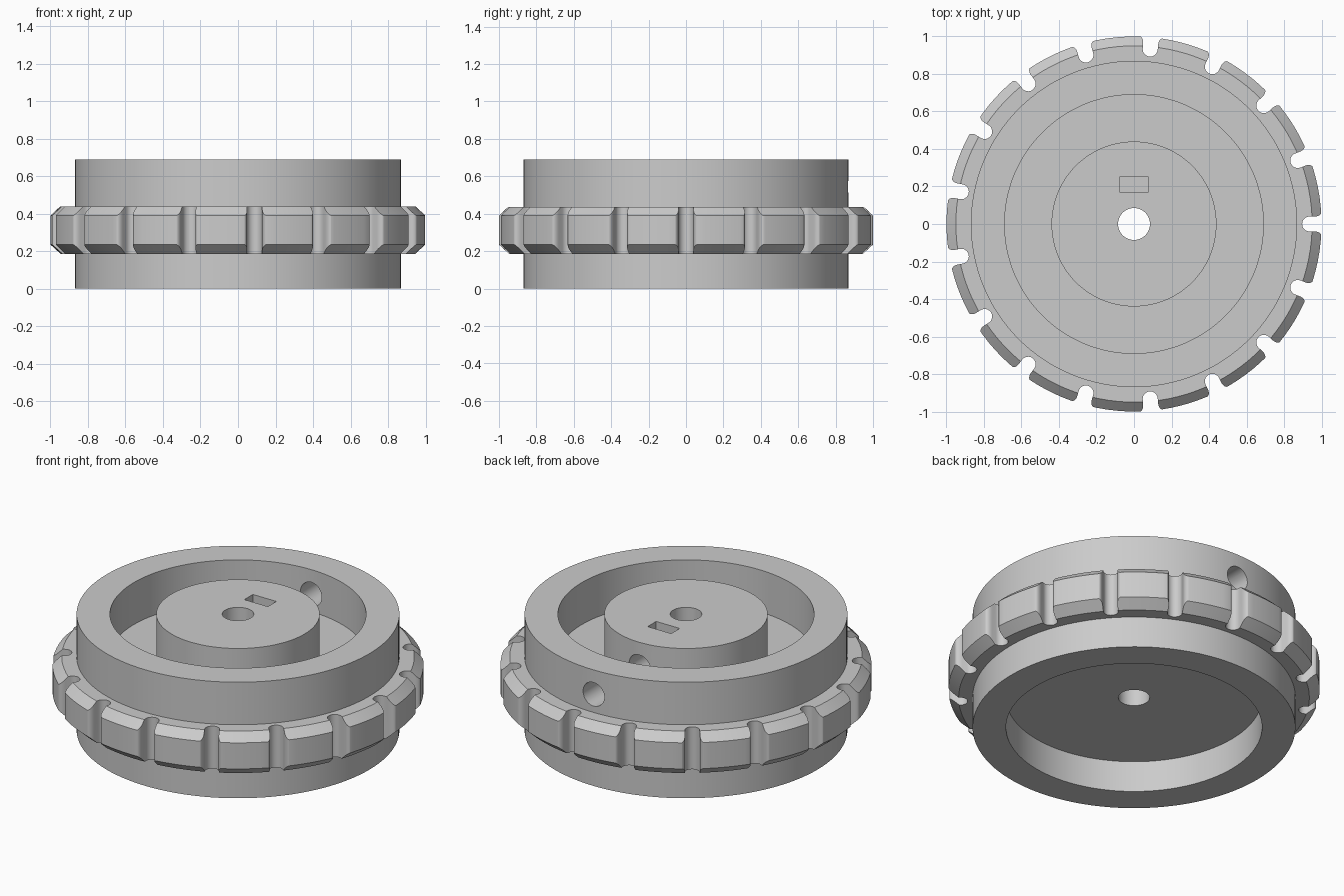
import bpy, bmesh, math
from mathutils import Matrix, Vector

if "Cube" in bpy.data.objects:
    bpy.data.objects.remove(bpy.data.objects["Cube"], do_unlink=True)

grey = bpy.data.materials.new("light_grey_plastic")
grey.use_nodes = True
grey.diffuse_color = (0.6, 0.6, 0.6, 1)
grey.node_tree.nodes["Principled BSDF"].inputs["Base Color"].default_value = (0.6, 0.6, 0.6, 1)

SEGMENTS = 128
NOTCHES = 17


def finish(name, bm):
    bmesh.ops.recalc_face_normals(bm, faces=bm.faces)
    mesh = bpy.data.meshes.new(name)
    bm.to_mesh(mesh)
    bm.free()
    mesh.materials.append(grey)
    obj = bpy.data.objects.new(name, mesh)
    bpy.context.collection.objects.link(obj)
    return obj


def lathe(name, profile):
    """Revolve a closed (radius, z) profile around the z axis."""
    bm = bmesh.new()
    rings = []
    for i in range(SEGMENTS):
        a = math.tau * i / SEGMENTS
        rings.append([bm.verts.new((r * math.cos(a), r * math.sin(a), z)) for r, z in profile])
    n = len(profile)
    for i, ring in enumerate(rings):
        after = rings[(i + 1) % SEGMENTS]
        for j in range(n):
            k = (j + 1) % n
            bm.faces.new((ring[j], after[j], after[k], ring[k]))
    return finish(name, bm)


def cut(target, cutter):
    cutter.hide_render = True
    mod = target.modifiers.new("cut", "BOOLEAN")
    mod.operation = "DIFFERENCE"
    mod.solver = "EXACT"
    mod.object = cutter
    bpy.context.view_layer.objects.active = target
    bpy.ops.object.modifier_apply(modifier=mod.name)
    bpy.data.objects.remove(cutter, do_unlink=True)


def smooth(obj):
    bpy.ops.object.select_all(action="DESELECT")
    obj.select_set(True)
    bpy.context.view_layer.objects.active = obj
    bpy.ops.object.shade_smooth_by_angle(angle=math.radians(25))


# Drum: outer wall, web, central hub and shaft bore in one revolved section
drum = lathe("drum", [
    (0.085, 0.185), (0.69, 0.185), (0.69, 0), (0.87, 0), (0.87, 0.69),
    (0.69, 0.69), (0.69, 0.44), (0.44, 0.44), (0.44, 0.69), (0.085, 0.69)])

# Set-screw hole through the rear wall into the hub
bm = bmesh.new()
bmesh.ops.create_cone(
    bm, cap_ends=True, segments=40, radius1=0.07, radius2=0.07, depth=1,
    matrix=Matrix.Translation((0, 0.5, 0.545)) @ Matrix.Rotation(math.pi / 2, 4, "X"))
cut(drum, finish("screw_hole_cutter", bm))

# Nut slot in the hub top
bm = bmesh.new()
bmesh.ops.create_cube(
    bm, size=1,
    matrix=Matrix.Translation((0, 0.21, 0.61)) @ Matrix.Diagonal((0.155, 0.08, 0.3, 1)))
cut(drum, finish("nut_slot_cutter", bm))
smooth(drum)

# Grip ring with chamfered edges
ring = lathe("grip_ring", [
    (0.86, 0.185), (0.945, 0.185), (1, 0.235), (1, 0.39), (0.95, 0.437), (0.86, 0.437)])

# Notch outline: round bottom, straight sides and flared rounded mouth
half = []
for i in range(9):
    a = math.pi / 2 * i / 8
    half.append((0.04 * math.sin(a), 0.937 - 0.04 * math.cos(a)))
for i in range(7):
    a = math.pi / 2 * i / 6
    half.append((0.062 - 0.022 * math.cos(a), 0.965 + 0.034 * math.sin(a)))
half.append((0.062, 1.06))
outline = half + [(-u, v) for u, v in reversed(half[1:])]

bm = bmesh.new()
for n in range(NOTCHES):
    turn = Matrix.Rotation(math.tau * n / NOTCHES, 4, "Z")
    face = bm.faces.new([bm.verts.new(turn @ Vector((v, u, 0.1))) for u, v in outline])
    extruded = bmesh.ops.extrude_face_region(bm, geom=[face], use_keep_orig=True)
    top = [e for e in extruded["geom"] if isinstance(e, bmesh.types.BMVert)]
    bmesh.ops.translate(bm, verts=top, vec=(0, 0, 0.42))
cut(ring, finish("notch_cutter", bm))
smooth(ring)
